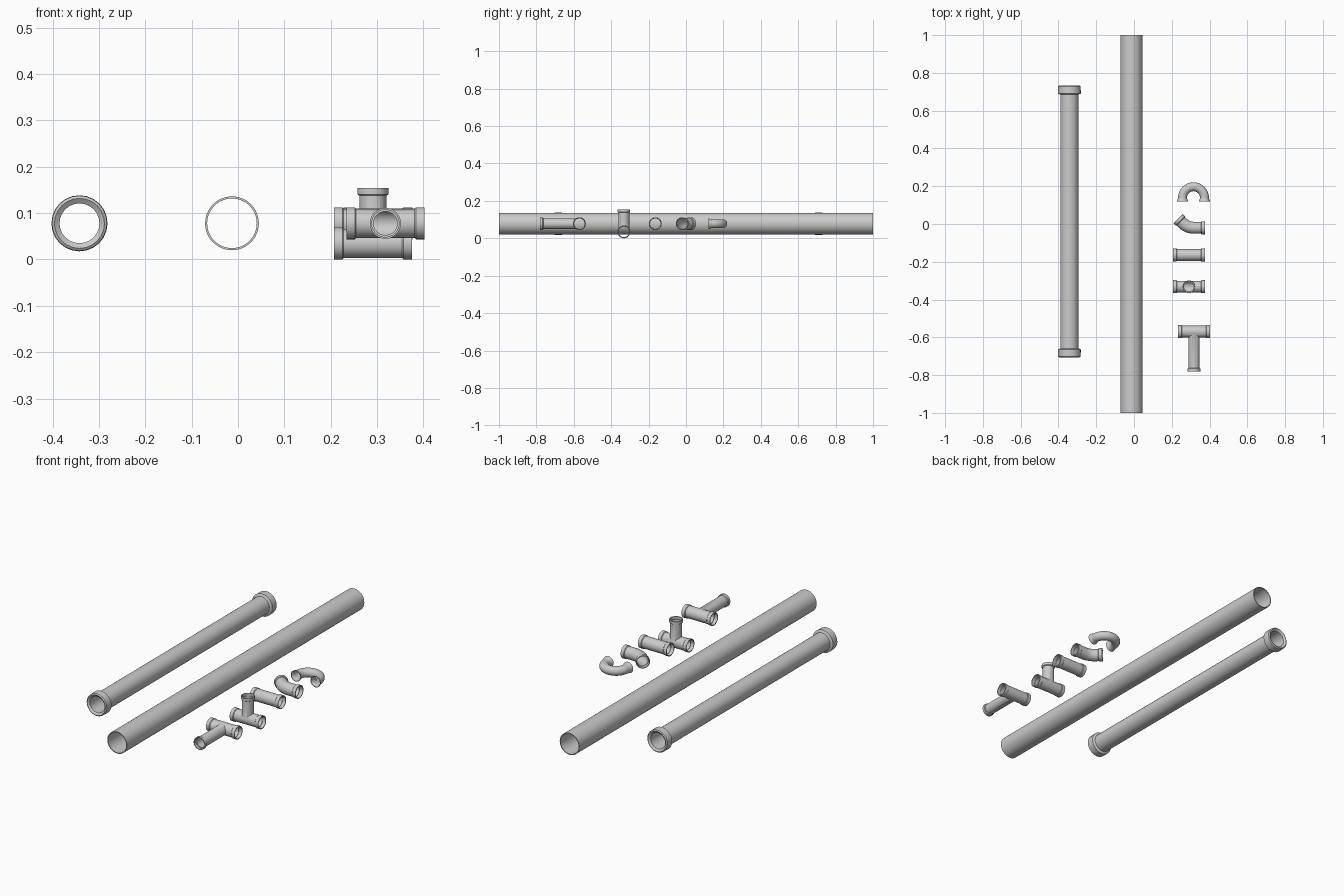
import bpy, math
from mathutils import Vector

if "Cube" in bpy.data.objects:
    bpy.data.objects.remove(bpy.data.objects["Cube"])

Z = 0.078  # shared axis height


def sweep(name, outer, inner=None, n=32):
    """Skin rings of (point, tangent, radius); hollow if inner rings are given."""
    stations = outer + (inner[::-1] if inner else [])
    verts, faces = [], []
    for p, t, r in stations:
        t = Vector(t).normalized()
        u = t.cross(Vector((1, 0, 0) if abs(t.z) > 0.9 else (0, 0, 1))).normalized()
        v = t.cross(u)
        for i in range(n):
            a = 2 * math.pi * i / n
            verts.append(Vector(p) + (u * math.cos(a) + v * math.sin(a)) * r)
    m = len(stations)
    for k in range(m if inner else m - 1):
        a, b = k * n, ((k + 1) % m) * n
        for i in range(n):
            j = (i + 1) % n
            faces.append((a + i, a + j, b + j, b + i))
    if not inner:
        faces += [tuple(range(n))[::-1], tuple(range((m - 1) * n, m * n))]
    me = bpy.data.meshes.new(name)
    me.from_pydata(verts, [], faces)
    ob = bpy.data.objects.new(name, me)
    bpy.context.collection.objects.link(ob)
    activate(ob)
    bpy.ops.object.mode_set(mode='EDIT')
    bpy.ops.mesh.select_all(action='SELECT')
    bpy.ops.mesh.normals_make_consistent(inside=False)
    bpy.ops.object.mode_set(mode='OBJECT')
    return ob


def activate(ob):
    bpy.ops.object.select_all(action='DESELECT')
    ob.select_set(True)
    bpy.context.view_layer.objects.active = ob


def smooth(ob):
    activate(ob)
    bpy.ops.object.shade_smooth_by_angle(angle=math.radians(35))


def line(start, d, profile):
    """Stations along a straight axis from (distance, radius) pairs."""
    start, d = Vector(start), Vector(d)
    return [(start + d * s, d, r) for s, r in profile]


def both_ends(length, end):
    return end + [(length - s, r) for s, r in reversed(end)]


def boolean(ob, other, op):
    mod = ob.modifiers.new(op, 'BOOLEAN')
    mod.operation, mod.object, mod.solver = op, other, 'EXACT'
    activate(ob)
    bpy.ops.object.modifier_apply(modifier=mod.name)
    bpy.data.objects.remove(other)


# collar profiles: outside and socket
COLLAR = [(0, 0.0345), (0.018, 0.0345), (0.021, 0.0315)]
SOCKET = [(0, 0.0305), (0.018, 0.0305), (0.0181, 0.028)]


def tee(name, start, length, branch_dir, branch_len):
    X = (1, 0, 0)
    mid = Vector(start) + Vector((length / 2, 0, 0))
    L = branch_len
    ob = sweep(name, line(start, X, both_ends(length, COLLAR)))
    boolean(ob, sweep("branch", line(mid, branch_dir, [
        (0, 0.029), (L - 0.017, 0.029), (L - 0.014, 0.0335), (L, 0.0335)])), 'UNION')
    # bore out the run and the branch
    bore = [(-0.002, 0.0305)] + SOCKET[1:]
    boolean(ob, sweep("bore", line(start, X, both_ends(length, bore))), 'DIFFERENCE')
    boolean(ob, sweep("bore", line(mid, branch_dir, [
        (0, 0.0255), (L - 0.0141, 0.0255), (L - 0.014, 0.0295), (L + 0.002, 0.0295)])), 'DIFFERENCE')
    smooth(ob)


# long plain pipe
smooth(sweep("long_pipe", line((-0.013, -1, Z), (0, 1, 0), [(0, 0.058), (2, 0.058)]),
             line((-0.013, -1, Z), (0, 1, 0), [(0, 0.0535), (2, 0.0535)]), 48))

# shorter pipe with heavy rounded end collars
LEN = 1.439
start = (-0.342, -0.706, Z)
rim = [(0.003, 0.050), (0, 0.054), (0.004, 0.0595), (0.042, 0.0605), (0.048, 0.048)]
bore = [(0.008, 0.043)]
smooth(sweep("collared_pipe", line(start, (0, 1, 0), both_ends(LEN, rim)),
             line(start, (0, 1, 0), both_ends(LEN, bore)), 24))

# straight coupling
s = (0.207, -0.164, Z)
smooth(sweep("straight_coupling", line(s, (1, 0, 0), both_ends(0.168, COLLAR)),
             line(s, (1, 0, 0), both_ends(0.168, SOCKET))))

# tees: one upright, one lying flat with a long branch
tee("upright_tee", (0.207, -0.332, 0.0345), 0.168, (0, 0, 1), 0.12)
tee("flat_tee", (0.234, -0.57, Z), 0.168, (0, -1, 0), 0.21)

# 45 degree elbow
A, B, C = Vector((0.376, -0.02, Z)), Vector((0.282, -0.02, Z)), Vector((0.233, 0.029, Z))
d1, d2 = (B - A).normalized(), (C - B).normalized()
T = 0.036                                   # tangent length of the bend
R = T / math.tan(math.radians(22.5))


def elbow(end, r):
    bend = []
    centre = B - d1 * T + Vector((0, R, 0))
    for i in range(9):
        a = math.radians(45) * i / 8
        bend.append((centre + Vector((-math.sin(a), -math.cos(a), 0)) * R,
                     (-math.cos(a), math.sin(a), 0), r))
    return (line(A, d1, end) + bend
            + [(p, -Vector(t), q) for p, t, q in line(C, -d2, end)[::-1]])


smooth(sweep("elbow", elbow(COLLAR, 0.0315), elbow(SOCKET, 0.028)))


# U-bend with flared mouths
def u_bend(flare, r):
    cx, cy, M = 0.315, 0.139, 0.058
    arc = [(Vector((cx + M * math.cos(a), cy + M * math.sin(a), Z)),
            (-math.sin(a), math.cos(a), 0), r)
           for a in (math.pi * i / 24 for i in range(25))]
    leg = [((cx + M, 0.12 + s, Z), (0, 1, 0), q) for s, q in flare]
    leg2 = [((cx - M, 0.12 + s, Z), (0, -1, 0), q) for s, q in reversed(flare)]
    return leg + arc + leg2


smooth(sweep("u_bend", u_bend([(0, 0.0295), (0.006, 0.028), (0.013, 0.0245)], 0.0235),
             u_bend([(0, 0.0265), (0.006, 0.025), (0.013, 0.0215)], 0.0205)))
